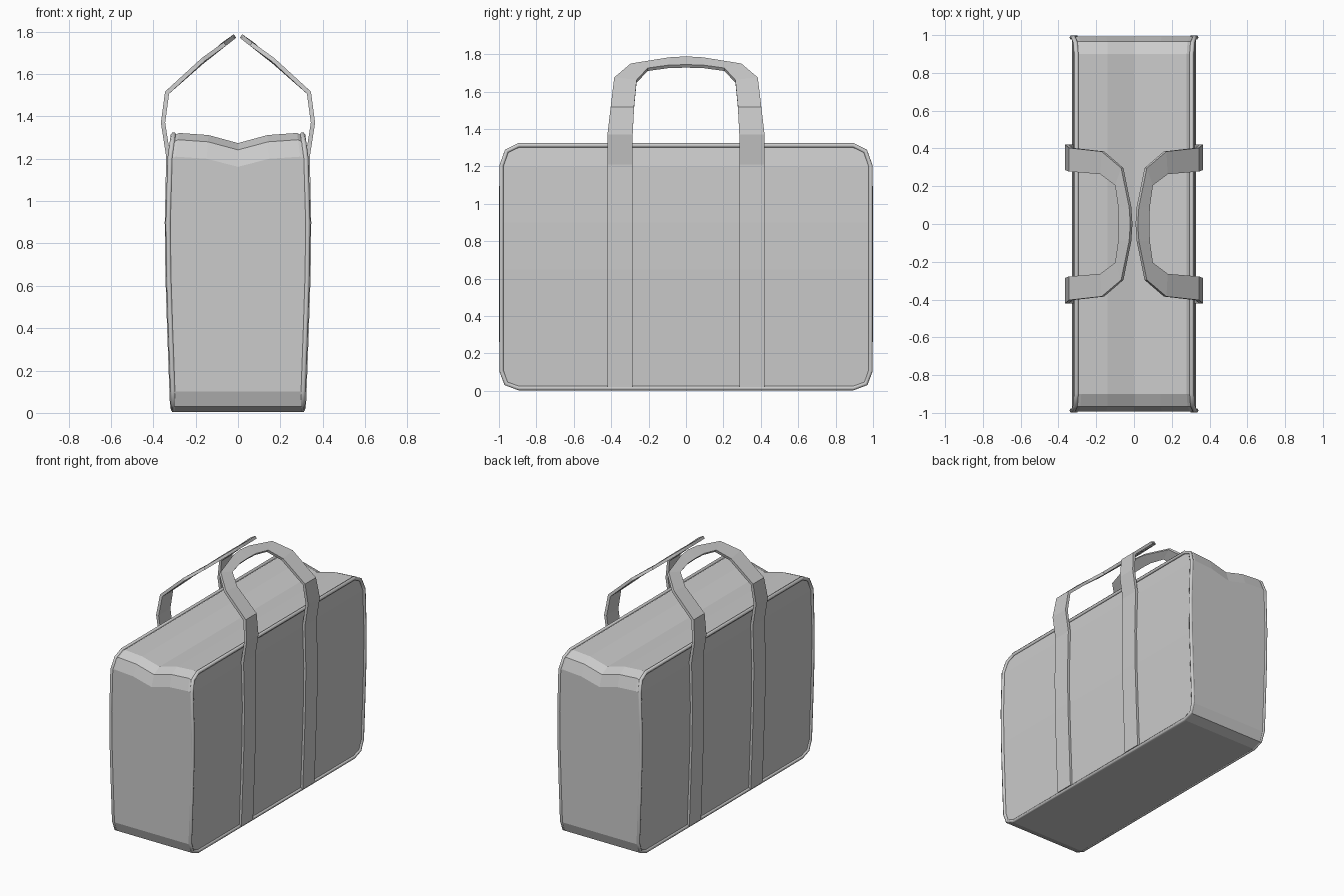
import bpy
from mathutils import Vector

if "Cube" in bpy.data.objects:
    bpy.data.objects.remove(bpy.data.objects["Cube"])


def make(name, verts, faces):
    me = bpy.data.meshes.new(name)
    me.from_pydata(verts, [], faces)
    me.update()
    ob = bpy.data.objects.new(name, me)
    bpy.context.collection.objects.link(ob)
    return ob


# Half width of the bag at a given height (sides bulge gently)
WIDTH = [(0, .303), (.1, .307), (.4, .318), (.65, .326),
         (.9, .329), (1.21, .32), (1.33, .302)]


def half_width(z):
    for (z0, w0), (z1, w1) in zip(WIDTH, WIDTH[1:]):
        if z <= z1:
            return w0 + (w1 - w0) * (z - z0) / (z1 - z0)
    return WIDTH[-1][1]


# Side outline with chamfered corners (y, z), bottom to top
half = [(.9, .005), (.968, .03), (.993, .1), (.993, .4), (.993, .65),
        (.993, .9), (.993, 1.21), (.965, 1.29), (.9, 1.322)]
outline = half + [(-y, z) for y, z in reversed(half)]
n, h = len(outline), len(half)

# Body: outline rings across the width, top sagging in the middle
verts, faces = [], []
columns = [(-1, .012), (-.92, 0), (-.46, .01), (0, .048), (.46, .01), (.92, 0), (1, .012)]
for t, sag in columns:
    for y, z in outline:
        drop = sag if z > 1.2 else 0
        verts.append((t * half_width(z), y, z - drop))
for c in range(len(columns) - 1):
    for i in range(n):
        j = (i + 1) % n
        faces.append((c * n + i, c * n + j, (c + 1) * n + j, (c + 1) * n + i))
last = (len(columns) - 1) * n
for i in range(h - 1):
    a, b, c, d = i, i + 1, n - 2 - i, n - 1 - i
    faces.append((d, c, b, a))
    faces.append((last + a, last + b, last + c, last + d))
make("bag_body", verts, faces)


# Piping around the edge of each side panel
def piping(name, side):
    cu = bpy.data.curves.new(name, 'CURVE')
    cu.dimensions = '3D'
    cu.bevel_depth = .013
    cu.bevel_resolution = 1
    sp = cu.splines.new('POLY')
    sp.points.add(n - 1)
    for p, (y, z) in zip(sp.points, outline):
        zz = .662 + (z - .662) * .986
        p.co = (side * half_width(zz), y * .994, zz, 1)
    sp.use_cyclic_u = True
    tmp = bpy.data.objects.new(name + "_curve", cu)
    bpy.context.collection.objects.link(tmp)
    dg = bpy.context.evaluated_depsgraph_get()
    me = bpy.data.meshes.new_from_object(tmp.evaluated_get(dg))
    bpy.data.objects.remove(tmp)
    ob = bpy.data.objects.new(name, me)
    bpy.context.collection.objects.link(ob)


# Strap and handle: pairs of outer and inner edge points, mirrored in y
rows = [((half_width(z) + .007, .42, z), (half_width(z) + .007, .285, z))
        for z in (.02, .1, .4, .65, .9)]
rows += [
    ((.329, .42, 1.21), (.329, .285, 1.21)),
    ((.354, .42, 1.37), (.354, .285, 1.37)),
    ((.335, .403, 1.512), (.335, .278, 1.512)),
    ((.165, .384, 1.668), (.172, .264, 1.655)),
    ((.062, .296, 1.742), (.094, .205, 1.718)),
    ((.02, .09, 1.775), (.078, .09, 1.734)),
]
rows.append(((.014, 0, 1.78), (.076, 0, 1.736)))
path = rows + [tuple((x, -y, z) for x, y, z in r) for r in reversed(rows[:-1])]


def strap(name, side):
    v = [(side * x, y, z) for r in path for x, y, z in r]
    f = [(2 * i, 2 * i + 1, 2 * i + 3, 2 * i + 2) for i in range(len(path) - 1)]
    if side < 0:
        f = [q[::-1] for q in f]
    ob = make(name, v, f)
    m = ob.modifiers.new("thickness", 'SOLIDIFY')
    m.thickness = .02
    m.offset = 0
    m.use_even_offset = True


for label, side in (("right", 1), ("left", -1)):
    piping(label + "_piping", side)
    strap(label + "_strap_handle", side)
